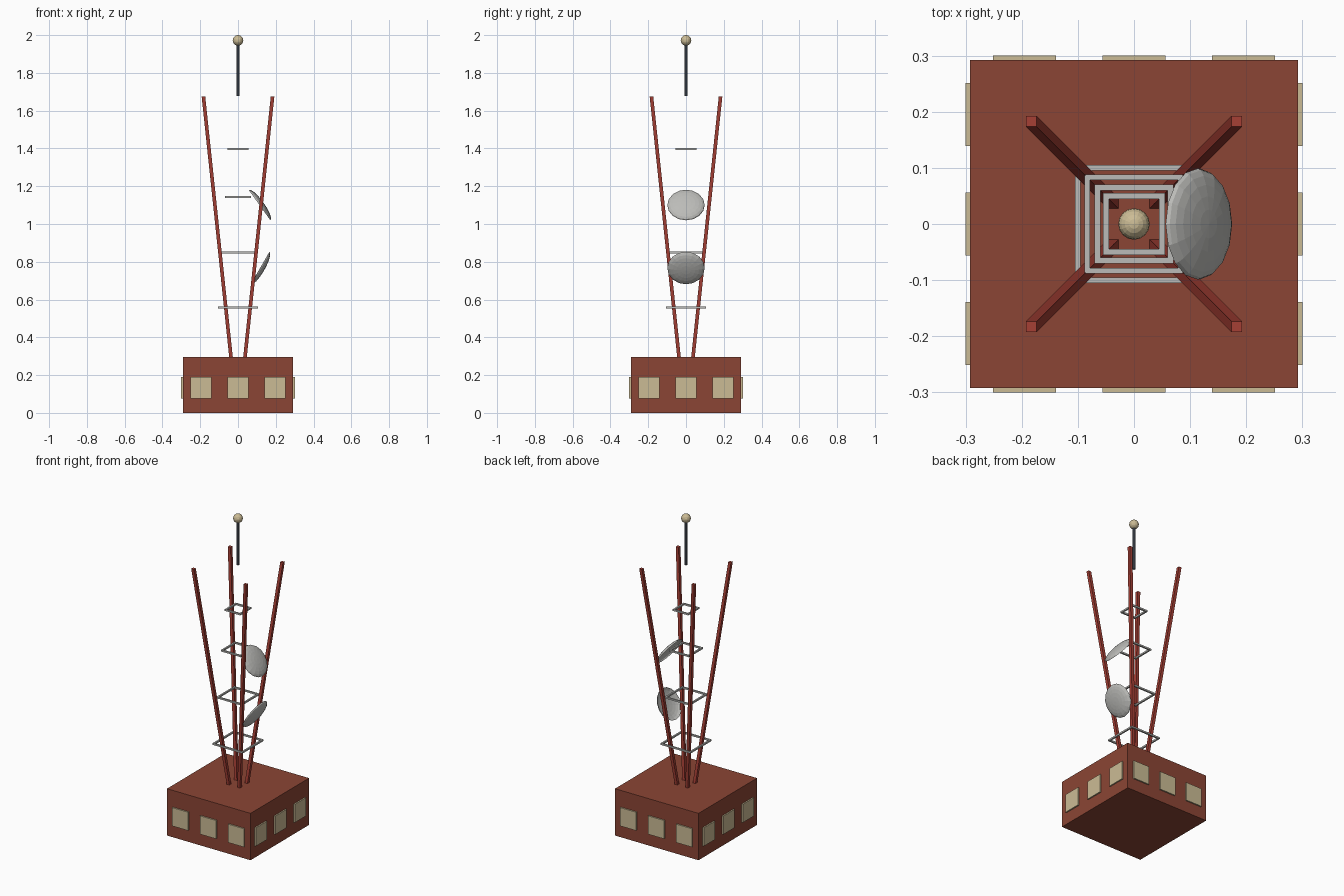
import bpy, bmesh
from math import pi, cos, sin
from mathutils import Vector, Matrix

if "Cube" in bpy.data.objects:
    bpy.data.objects.remove(bpy.data.objects["Cube"])


def material(name, rgb):
    m = bpy.data.materials.new(name)
    m.use_nodes = True
    m.diffuse_color = (*rgb, 1)
    m.node_tree.nodes["Principled BSDF"].inputs["Base Color"].default_value = (*rgb, 1)
    return m


brick = material("brick red", (0.26, 0.06, 0.035))
red = material("tower red", (0.38, 0.05, 0.035))
tan = material("warm tan", (0.6, 0.5, 0.3))
steel = material("light steel", (0.5, 0.5, 0.48))
dark = material("dark steel", (0.1, 0.12, 0.15))


def finish(name, bm, mat):
    bmesh.ops.recalc_face_normals(bm, faces=bm.faces)
    mesh = bpy.data.meshes.new(name)
    bm.to_mesh(mesh)
    bm.free()
    mesh.materials.append(mat)
    obj = bpy.data.objects.new(name, mesh)
    bpy.context.collection.objects.link(obj)
    return obj


def add_box(bm, centre, size):
    bmesh.ops.create_cube(bm, size=1, matrix=Matrix.Translation(centre) @ Matrix.Diagonal((*size, 1)))


def box(name, centre, size, mat):
    bm = bmesh.new()
    add_box(bm, centre, size)
    return finish(name, bm, mat)


# Base building with three windows on each side
box("base_building", (0, 0, 0.148), (0.584, 0.584, 0.296), brick)
for side in range(4):
    for i in (-1, 0, 1):
        w = box(f"window_{side}_{i + 2}", (i * 0.195, -0.296, 0.133), (0.112, 0.009, 0.116), tan)
        w.data.transform(Matrix.Rotation(side * pi / 2, 4, "Z"))

# Four legs that spread towards the top
for sx in (-1, 1):
    for sy in (-1, 1):
        bm = bmesh.new()
        add_box(bm, (0, 0, 0), (0.019, 0.019, 1.38))
        for v in bm.verts:
            spread = 0.183 if v.co.z > 0 else 0.037
            v.co += Vector((sx * spread, sy * spread, 0.985))
        finish(f"leg_{'right' if sx < 0 else 'left'}_{'front' if sy < 0 else 'back'}", bm, red)

# Square brace rings, smaller with height
for n, (z, r) in enumerate([(0.557, 0.1), (0.849, 0.083), (1.143, 0.065), (1.398, 0.05)]):
    bm = bmesh.new()
    for s in (-1, 1):
        add_box(bm, (0, s * r, z), (2 * r + 0.01, 0.01, 0.01))
        add_box(bm, (s * r, 0, z), (0.01, 2 * r - 0.01, 0.01))
    finish(f"brace_ring_{n + 1}", bm, steel)


# Shallow curved dishes
def dish(name, centre, tilt):
    bm = bmesh.new()
    bmesh.ops.create_uvsphere(bm, u_segments=16, v_segments=12, radius=0.099)
    bmesh.ops.delete(bm, geom=[v for v in bm.verts if v.co.z < -0.001], context="VERTS")
    for v in bm.verts:
        v.co.z *= 0.25
    obj = finish(name, bm, steel)
    obj.data.transform(Matrix.Translation(centre) @ Matrix.Rotation(tilt, 4, "Y"))
    return obj


dish("upper_dish", (0.114, 0, 1.1), 0.95)
dish("lower_dish", (0.117, 0, 0.767), pi - 1.05)

# Mast with a beacon ball
bm = bmesh.new()
bmesh.ops.create_cone(bm, cap_ends=True, segments=8, radius1=0.008, radius2=0.008, depth=0.29,
                      matrix=Matrix.Translation((0, 0, 1.823)))
finish("mast", bm, dark)
bm = bmesh.new()
bmesh.ops.create_uvsphere(bm, u_segments=16, v_segments=10, radius=0.028,
                          matrix=Matrix.Translation((0, 0, 1.972)))
finish("beacon", bm, tan)
